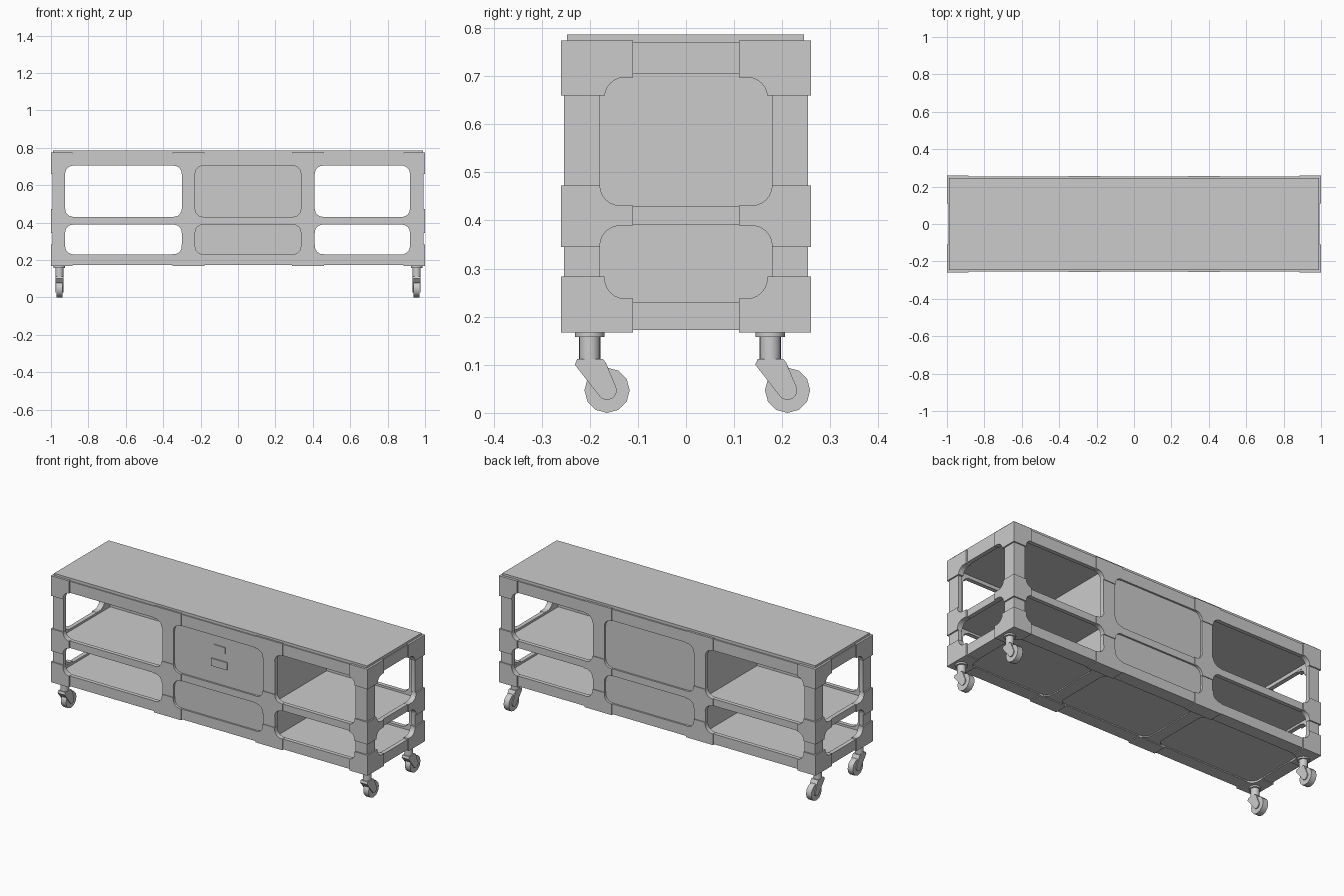
import bpy, bmesh, math
from mathutils import Matrix, Vector

cube = bpy.data.objects.get("Cube")
if cube:
    bpy.data.objects.remove(cube, do_unlink=True)

grey = bpy.data.materials.new("light_grey")
grey.use_nodes = True
grey.diffuse_color = (0.6, 0.6, 0.6, 1)
grey.node_tree.nodes["Principled BSDF"].inputs["Base Color"].default_value = (0.6, 0.6, 0.6, 1)


def finish(name, bm):
    bmesh.ops.recalc_face_normals(bm, faces=bm.faces[:])
    mesh = bpy.data.meshes.new(name)
    bm.to_mesh(mesh)
    bm.free()
    mesh.materials.append(grey)
    ob = bpy.data.objects.new(name, mesh)
    bpy.context.collection.objects.link(ob)
    return ob


def add_box(bm, xs, ys, zs):
    size = [b - a for a, b in (xs, ys, zs)]
    mid = Vector([(a + b) / 2 for a, b in (xs, ys, zs)])
    bmesh.ops.create_cube(bm, size=1, matrix=Matrix.Translation(mid) @ Matrix.Diagonal((*size, 1)))


def box(name, xs, ys, zs):
    bm = bmesh.new()
    add_box(bm, xs, ys, zs)
    return finish(name, bm)


def add_prism(bm, outline, axis, lo, hi):
    """Extrude a 2D outline along the given axis (0, 1 or 2)."""
    def point(u, v, w):
        p = [u, v]
        p.insert(axis, w)
        return p
    face = bm.faces.new([bm.verts.new(point(u, v, lo)) for u, v in outline])
    new = bmesh.ops.extrude_face_region(bm, geom=[face])["geom"]
    move = [0, 0]
    move.insert(axis, hi - lo)
    bmesh.ops.translate(bm, vec=move, verts=[g for g in new if isinstance(g, bmesh.types.BMVert)])


def rounded(us, vs, r=0.042, steps=6):
    pts = []
    corners = ((us[1] - r, vs[1] - r), (us[0] + r, vs[1] - r),
               (us[0] + r, vs[0] + r), (us[1] - r, vs[0] + r))
    for i, (u, v) in enumerate(corners):
        for k in range(steps + 1):
            a = math.pi / 2 * (i + k / steps)
            pts.append((u + r * math.cos(a), v + r * math.sin(a)))
    return pts


def smooth(ob, angle=35):
    bpy.ops.object.select_all(action="DESELECT")
    ob.select_set(True)
    bpy.context.view_layer.objects.active = ob
    bpy.ops.object.shade_smooth_by_angle(angle=math.radians(angle))


BAYS = ((-0.925, -0.30), (0.41, 0.92))
CENTRE = (-0.23, 0.337)
LEVELS = ((0.23, 0.39), (0.43, 0.705))
SIDE = (-0.18, 0.18)
SINK = 0.012  # how far the shelves and bay walls sit behind the rails


def cutters(lip=0.0, gap=0.0):
    """Openings, hollow bays and recesses; lip narrows the end openings, gap offsets faces."""
    cuts = []

    def prism(us, vs, axis, lo, hi):
        bm = bmesh.new()
        add_prism(bm, rounded(us, vs), axis, lo, hi)
        cuts.append(finish("cutter", bm))

    for lo, hi in LEVELS:
        zs = (lo + gap, hi - gap)
        ceiling = hi + SINK * (1.6 if hi > 0.5 else 1)
        for a, b in BAYS:
            ends = (-0.968, b + SINK) if a < 0 else (a - SINK, 0.968)
            cuts.append(box("cutter", (ends[0] - gap, ends[1] + gap),
                            (-0.23 - gap, 0.23 + gap), (lo - SINK - gap, ceiling + gap)))
            prism((a + gap, b - gap), zs, 1, -0.4, 0.4)
        # Bracket lips stand into the outer rails only, not the shelf rail
        outer = lip * 0.6
        end_zs = (zs[0] + (outer if lo < 0.3 else 0), zs[1] - (outer if hi > 0.5 else 0))
        for s in (-1, 1):
            prism((SIDE[0] + lip, SIDE[1] - lip), end_zs, 0, *sorted((s * 0.94, s * 1.1)))
            prism((CENTRE[0] + gap, CENTRE[1] - gap), zs, 1, *sorted((s * (0.243 - gap), s * 0.4)))
    for xs in (*BAYS, CENTRE):
        prism(xs, SIDE, 2, 0, 0.178 + gap)
    return cuts


def carve(ob, cuts):
    for c in cuts:
        mod = ob.modifiers.new("opening", "BOOLEAN")
        mod.solver = "EXACT"
        mod.object = c
    deps = bpy.context.evaluated_depsgraph_get()
    mesh = bpy.data.meshes.new_from_object(ob.evaluated_get(deps))
    ob.modifiers.clear()
    ob.data = mesh
    for c in cuts:
        bpy.data.objects.remove(c, do_unlink=True)
    smooth(ob)


# Frame with shelves and closed centre cabinet
frame = box("frame", (-0.992, 0.992), (-0.253, 0.253), (0.172, 0.77))
carve(frame, cutters())


# Brackets at corners and at the cabinet walls
def brackets(name, heights, lip):
    bm = bmesh.new()
    for zs in heights:
        for s in (-1, 1):
            for t in (-1, 1):
                add_box(bm, sorted((s * 0.885, s)), sorted((t * 0.11, t * 0.26)), zs)
            for x in (-0.35, 0.29):
                add_box(bm, (x, x + 0.17), sorted((s * 0.18, s * 0.257)), zs)
    carve(finish(name, bm), cutters(lip, 0.001))


brackets("outer_brackets", ((0.167, 0.283), (0.66, 0.774)), 0.011)
brackets("shelf_brackets", ((0.345, 0.472),), 0.001)

# Worktop
box("worktop", (-0.988, 0.988), (-0.247, 0.245), (0.768, 0.786))

# Latch plates on the front cabinet door
box("latch_plate", (0.005, 0.105), (-0.25, -0.242), (0.525, 0.568))
box("label_plate", (0.02, 0.09), (-0.248, -0.242), (0.612, 0.65))


def add_cylinder(bm, radius, depth, matrix, sides):
    bmesh.ops.create_cone(bm, cap_ends=True, segments=sides, radius1=radius,
                          radius2=radius, depth=depth, matrix=matrix)


# Castors, all trailing to the back
def castor(label, x, y):
    bm = bmesh.new()
    for r, lo, hi in ((0.031, 0.158, 0.172), (0.022, 0.105, 0.16)):
        add_cylinder(bm, r, hi - lo, Matrix.Translation((x, y, (lo + hi) / 2)), 20)
    smooth(finish(label + "_castor_stem", bm))

    bm = bmesh.new()
    hub_y, hub_z, r = y + 0.036, 0.047, 0.02
    arm = [(y + 0.033, 0.105), (y + 0.027, 0.112), (y - 0.026, 0.112), (y - 0.031, 0.1)]
    crown = arm + [(y - 0.012, 0.076), (y + 0.04, 0.09)]
    for k in range(9):
        a = math.radians(215 + k * 22)
        arm.append((hub_y + r * math.cos(a), hub_z + r * math.sin(a)))
    for s in (-1, 1):
        add_prism(bm, arm, 0, *sorted((x + s * 0.017, x + s * 0.022)))
    add_prism(bm, crown, 0, x - 0.0175, x + 0.0175)
    smooth(finish(label + "_castor_fork", bm))

    bm = bmesh.new()
    turn = Matrix.Translation((x, hub_y, hub_z)) @ Matrix.Rotation(math.pi / 2, 4, "Y")
    add_cylinder(bm, 0.047, 0.033, turn, 12)
    smooth(finish(label + "_castor_wheel", bm))


for side, x in (("left", 0.955), ("right", -0.955)):
    for end, y in (("front", -0.2), ("back", 0.175)):
        castor(end + "_" + side, x, y)
